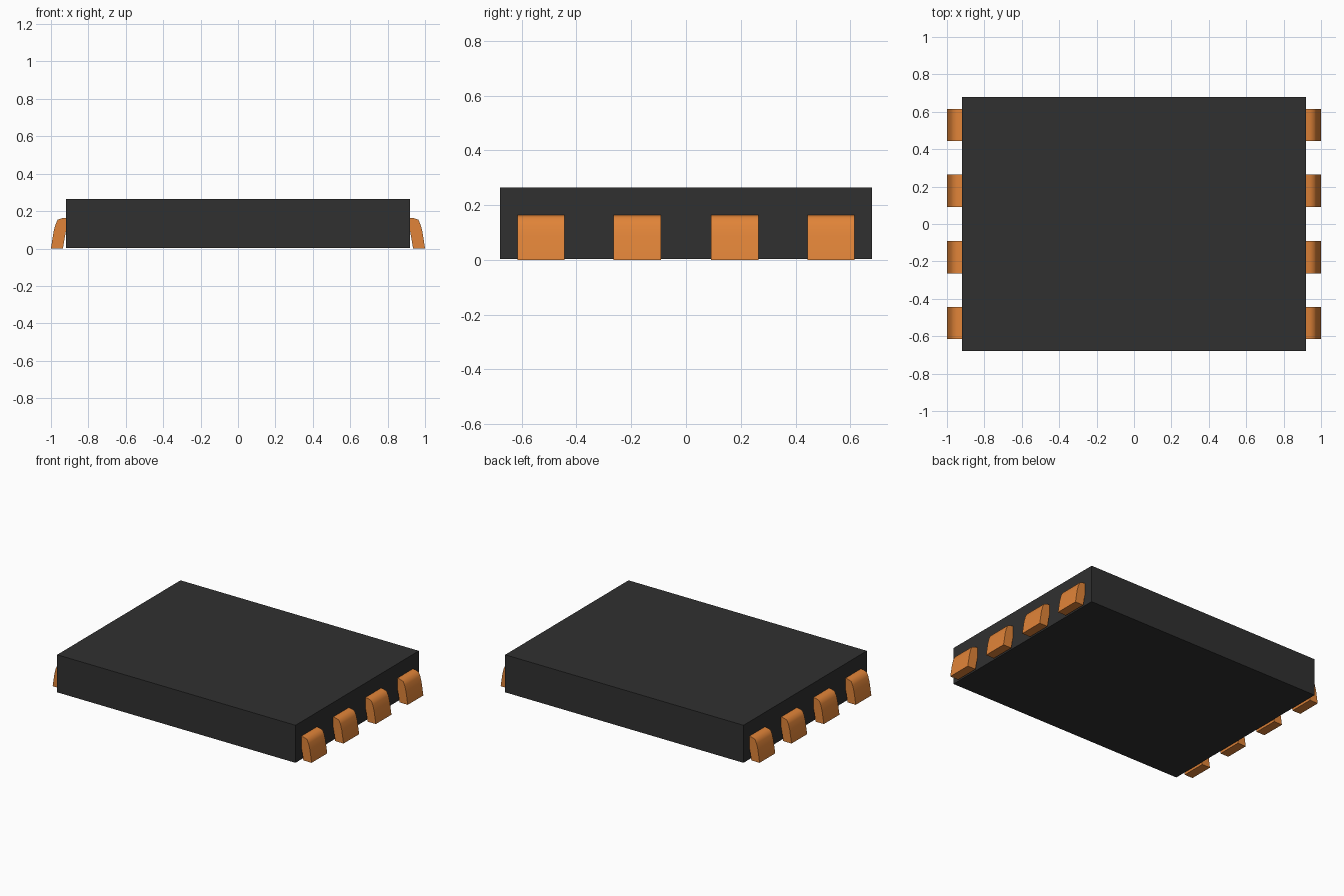
import bpy, bmesh, math

if "Cube" in bpy.data.objects:
    bpy.data.objects.remove(bpy.data.objects["Cube"])

def material(name, color):
    m = bpy.data.materials.new(name)
    m.diffuse_color = color
    m.use_nodes = True
    m.node_tree.nodes["Principled BSDF"].inputs["Base Color"].default_value = m.diffuse_color
    return m

black = material("black_plastic", (0.03, 0.03, 0.03, 1))
copper = material("copper", (0.75, 0.23, 0.04, 1))

# flat rectangular chip body
bpy.ops.mesh.primitive_cube_add(size=1, location=(0, 0, 0.134))
body = bpy.context.object
body.name = "chip_body"
body.scale = (1.84, 1.36, 0.262)
bpy.ops.object.transform_apply(location=True, scale=True)
body.data.materials.append(black)

# side profile (x, z) of a bent lead on the right
PROFILE = [(0.915, 0.165), (0.94, 0.162), (0.964, 0.154), (0.976, 0.128),
           (0.986, 0.09), (1.0, 0.0), (0.936, 0.0), (0.927, 0.055),
           (0.915, 0.12)]
WIDTH = 0.172

def lead(name, side, y):
    bm = bmesh.new()
    verts = [bm.verts.new((side * x, y - WIDTH / 2, z)) for x, z in PROFILE]
    face = bm.faces.new(verts)
    ext = bmesh.ops.extrude_face_region(bm, geom=[face])
    moved = [v for v in ext["geom"] if isinstance(v, bmesh.types.BMVert)]
    bmesh.ops.translate(bm, verts=moved, vec=(0, WIDTH, 0))
    bmesh.ops.recalc_face_normals(bm, faces=bm.faces)
    mesh = bpy.data.meshes.new(name)
    bm.to_mesh(mesh)
    bm.free()
    mesh.materials.append(copper)
    obj = bpy.data.objects.new(name, mesh)
    bpy.context.collection.objects.link(obj)
    bpy.ops.object.select_all(action='DESELECT')
    obj.select_set(True)
    bpy.context.view_layer.objects.active = obj
    bpy.ops.object.shade_smooth_by_angle(angle=math.radians(50))

# four leads along each side
for side, label in ((1, "right"), (-1, "left")):
    for i, y in enumerate((-0.53, -0.178, 0.178, 0.53)):
        lead(f"{label}_lead_{i + 1}", side, y)
